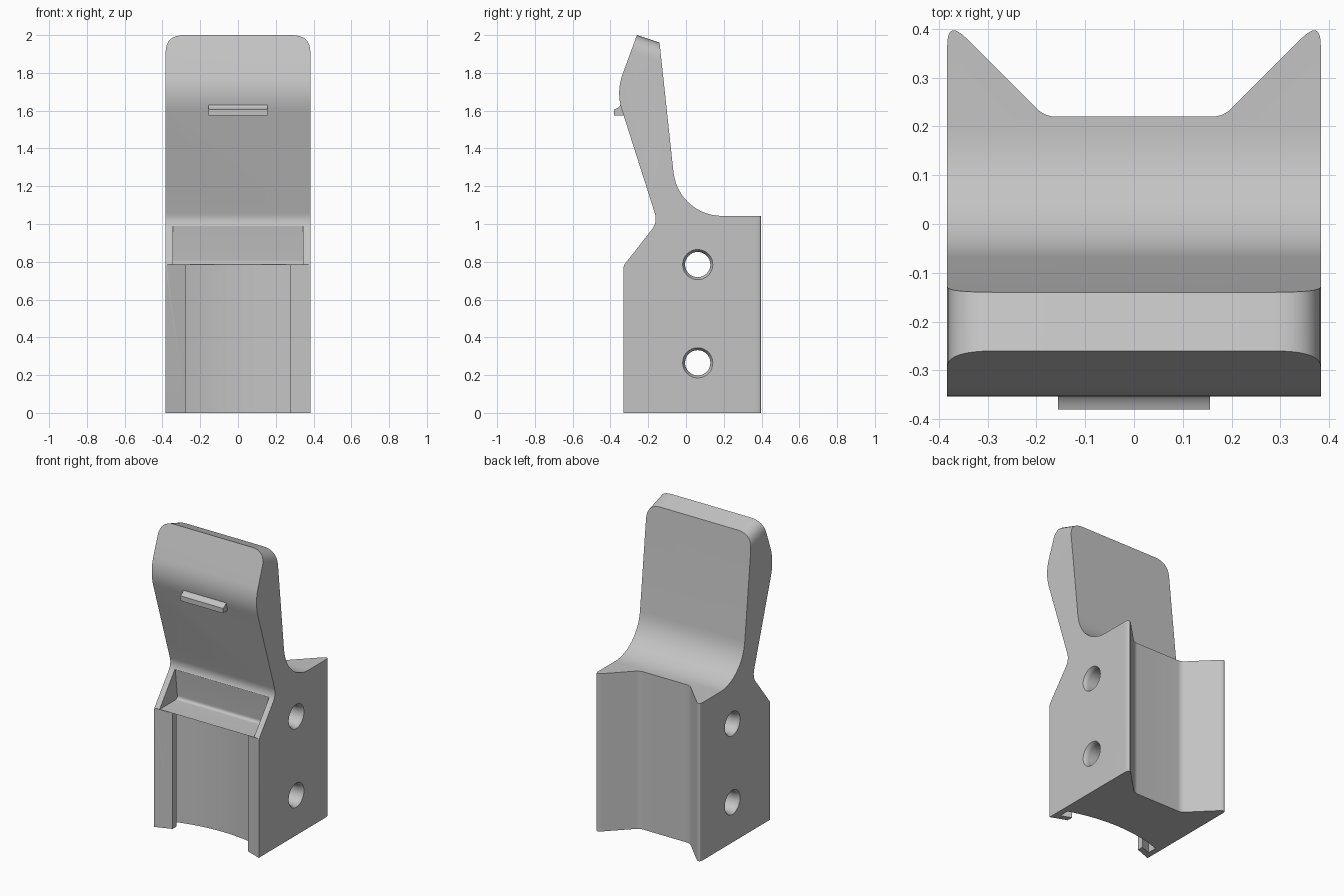
import bpy, bmesh, math
from mathutils import Vector

cube = bpy.data.objects.get("Cube")
if cube:
    bpy.data.objects.remove(cube)

W = 0.383          # half width of the whole bracket
INNER = 0.345      # half width between the side walls

grey = bpy.data.materials.new("plain grey")
grey.use_nodes = True
GREY = (0.55, 0.55, 0.55, 1)
grey.diffuse_color = GREY
grey.node_tree.nodes["Principled BSDF"].inputs["Base Color"].default_value = GREY


def prism(name, outline, axis, lo, hi):
    """Extrude a 2D outline along an axis: x takes (y, z), y takes (x, z), z takes (x, y)."""
    place = {"x": lambda a, b, t: (t, a, b),
             "y": lambda a, b, t: (a, t, b),
             "z": lambda a, b, t: (a, b, t)}[axis]
    bm = bmesh.new()
    face = bm.faces.new([bm.verts.new(place(a, b, lo)) for a, b in outline])
    out = bmesh.ops.extrude_face_region(bm, geom=[face])
    moved = [v for v in out["geom"] if isinstance(v, bmesh.types.BMVert)]
    bmesh.ops.translate(bm, verts=moved, vec=Vector(place(0, 0, hi - lo)))
    bmesh.ops.recalc_face_normals(bm, faces=bm.faces)
    mesh = bpy.data.meshes.new(name)
    bm.to_mesh(mesh)
    bm.free()
    mesh.materials.append(grey)
    obj = bpy.data.objects.new(name, mesh)
    bpy.context.collection.objects.link(obj)
    return obj


def arc(ca, cb, r, start, end, n=8):
    angles = [math.radians(start + (end - start) * i / n) for i in range(n + 1)]
    return [(ca + r * math.cos(t), cb + r * math.sin(t)) for t in angles]


def rounded(points, n=8):
    """Round the corners of an outline; each point is (a, b, cut length)."""
    out = []
    for i, (a, b, cut) in enumerate(points):
        p = Vector((a, b))
        if not cut:
            out.append((a, b))
            continue
        before = Vector(points[i - 1][:2])
        after = Vector(points[(i + 1) % len(points)][:2])
        s = p + (before - p).normalized() * cut
        e = p + (after - p).normalized() * cut
        for k in range(n + 1):
            t = k / n
            q = s * (1 - t) ** 2 + p * 2 * t * (1 - t) + e * t * t
            out.append((q.x, q.y))
    return out


def mirrored(half):
    return half + [(-a, b, c) for a, b, c in reversed(half)]


def cut(target, tool, operation="DIFFERENCE"):
    mod = target.modifiers.new(tool.name, "BOOLEAN")
    mod.operation = operation
    mod.solver = "EXACT"
    mod.object = tool
    bpy.context.view_layer.objects.active = target
    bpy.ops.object.modifier_apply(modifier=mod.name)
    bpy.data.objects.remove(tool)


# Side silhouette: block below, sweeping lever above
side = rounded([
    (-0.33, 0, 0), (-0.33, 0.78, 0.01), (-0.15, 1.01, 0.05),
    (-0.37, 1.70, 0.10), (-0.26, 2.0, 0), (-0.14, 1.96, 0),
    (-0.067, 1.28, 0)]
    ) + arc(0.19, 1.30, 0.257, 188, 270, 16) + [(0.4, 1.043), (0.4, 0)]
body = prism("bracket_body", side, "x", -W, W)

# Plan outline: two rounded ridges with a wide notch in the back
plan = mirrored([(W, -0.6, 0), (W, 0.42, 0.055), (0.183, 0.22, 0.025)])
cut(body, prism("plan_shape", rounded(plan), "z", -0.1, 2.2), "INTERSECT")

# Rounded lever corners, square to the sloping top face
front = mirrored([(W, -0.5, 0), (W, 2.0, 0.1)])
corners = prism("lever_corners", rounded(front), "y", -0.6, 0.6)
for v in corners.data.vertices:
    v.co.z -= (v.co.y + 0.26) / 3
    if v.co.z < 1:
        v.co.z = -0.5
cut(body, corners, "INTERSECT")

# Slot with a hollow back wall, leaving a hooked lip on either side
sag, chord = 0.058, INNER
radius = (chord ** 2 + sag ** 2) / (2 * sag)
spread = math.degrees(math.asin(chord / radius))
hollow = arc(0, -0.152 - radius, radius, 90 - spread, 90 + spread, 24)
slot = [(0.275, -0.5), (0.275, -0.25), (INNER, -0.275)] + hollow + [
    (-INNER, -0.275), (-0.275, -0.25), (-0.275, -0.5)]
cut(body, prism("slot", slot, "z", -0.1, 0.785), "DIFFERENCE")

# Slanted front faces of the lips
for s in (-1, 1):
    bevel = [(s * W, -0.5), (s * W, -0.33), (s * 0.27, -0.288), (s * 0.27, -0.5)]
    cut(body, prism("lip_slant", bevel, "z", -0.1, 0.785))

# Shallow pocket between the walls, above the slot
pocket = rounded([(-0.6, 0.785, 0), (-0.138, 0.785, 0.025),
                  (-0.163, 0.99, 0), (-0.6, 0.99, 0)])
cut(body, prism("pocket", pocket, "x", -INNER, INNER))

# Two cross holes with flared mouths
for z in (0.265, 0.785):
    bm = bmesh.new()
    rings = []
    for x, r in ((-W - 0.01, 0.088), (-W, 0.08), (-W + 0.012, 0.071), (-W + 0.03, 0.067),
                 (W - 0.03, 0.067), (W - 0.012, 0.071), (W, 0.08), (W + 0.01, 0.088)):
        rings.append([bm.verts.new((x, a, b)) for a, b in arc(0.062, z, r, 0, 348.75, 31)])
    for p, q in zip(rings, rings[1:]):
        for i in range(32):
            j = (i + 1) % 32
            bm.faces.new((p[i], p[j], q[j], q[i]))
    bm.faces.new(rings[0])
    bm.faces.new(rings[-1])
    bmesh.ops.recalc_face_normals(bm, faces=bm.faces)
    mesh = bpy.data.meshes.new("hole")
    bm.to_mesh(mesh)
    bm.free()
    hole = bpy.data.objects.new("hole", mesh)
    bpy.context.collection.objects.link(hole)
    cut(body, hole)

# Small catch on the lever front
catch = [(-0.30, 1.575), (-0.38, 1.575), (-0.38, 1.607)] + arc(
    -0.388, 1.655, 0.048, -70, 15, 6) + [(-0.30, 1.67)]
tab = prism("lever_catch", catch, "x", -0.156, 0.156)

# Smooth curves, crisp edges
for obj in (body, tab):
    bpy.ops.object.select_all(action="DESELECT")
    obj.select_set(True)
    bpy.context.view_layer.objects.active = obj
    bpy.ops.object.shade_smooth_by_angle(angle=math.radians(25))
